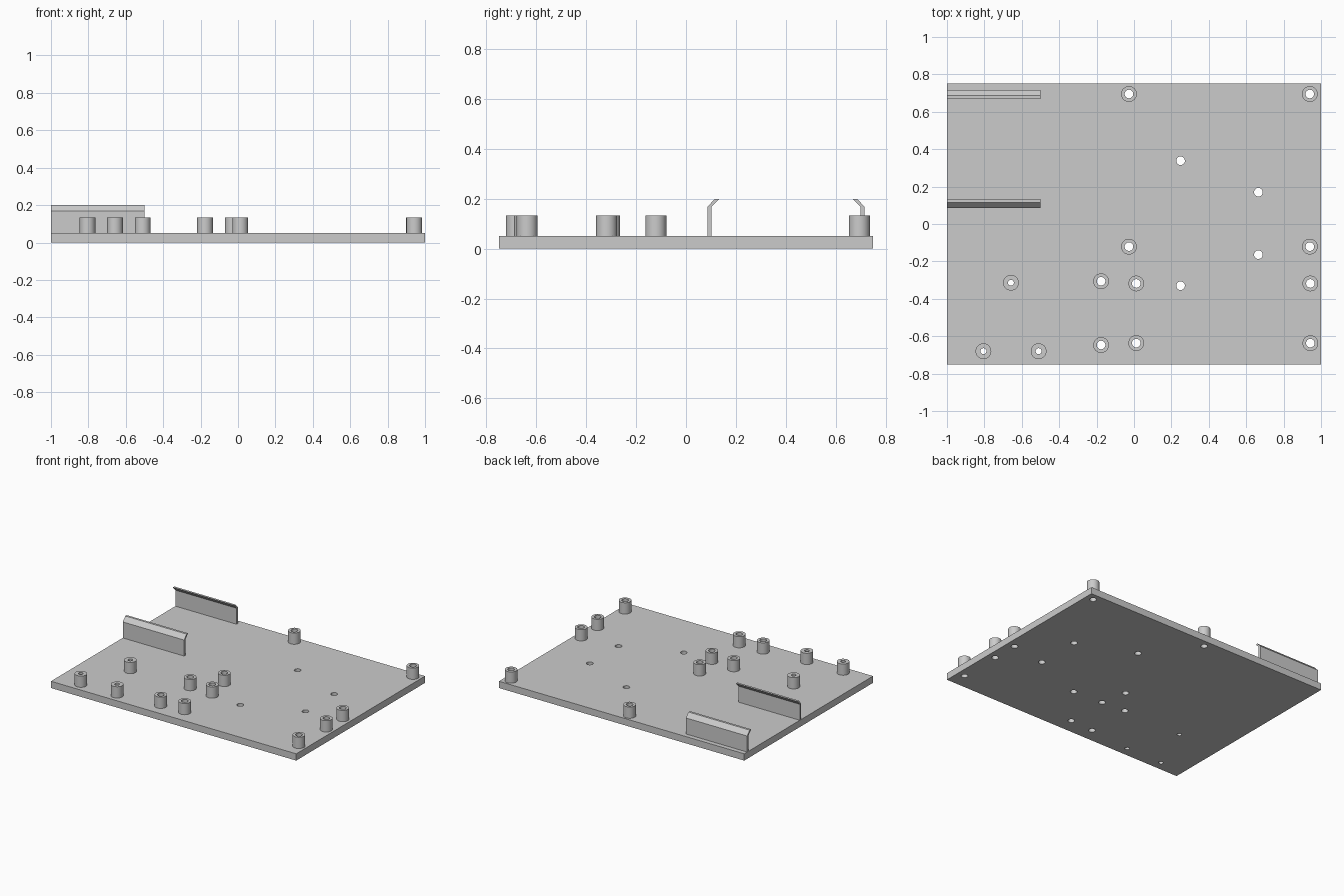
import bpy
import bmesh
import math
from mathutils import Matrix

if "Cube" in bpy.data.objects:
    bpy.data.objects.remove(bpy.data.objects["Cube"])

PLATE_TOP, POST_TOP = 0.05, 0.133
POST_R, WIDE_R, NARROW_R = 0.042, 0.023, 0.016
SIDES = 32

# Post positions, grouped by bore size, and holes without a post
wide_posts = [(x, y) for xs, ys in (((-0.027, 0.94), (0.695, -0.121)),
                                    ((0.012, 0.943), (-0.318, -0.637)),
                                    ((-0.176,), (-0.306, -0.647)))
              for x in xs for y in ys]
narrow_posts = [(-0.658, -0.314), (-0.805, -0.68), (-0.51, -0.68)]
plain_holes = [(0.249, 0.338), (0.665, 0.17), (0.665, -0.164), (0.249, -0.33)]
posts = [(p, WIDE_R) for p in wide_posts] + [(p, NARROW_R) for p in narrow_posts]
holes = posts + [(p, WIDE_R) for p in plain_holes]

# Single grey plastic
grey = bpy.data.materials.new("grey_plastic")
grey.use_nodes = True
colour = (0.6, 0.6, 0.6, 1)
grey.diffuse_color = colour
grey.node_tree.nodes["Principled BSDF"].inputs["Base Color"].default_value = colour


def make_object(name, bm):
    bmesh.ops.recalc_face_normals(bm, faces=bm.faces)
    mesh = bpy.data.meshes.new(name)
    bm.to_mesh(mesh)
    bm.free()
    mesh.materials.append(grey)
    obj = bpy.data.objects.new(name, mesh)
    bpy.context.collection.objects.link(obj)
    return obj


def smooth(obj):
    obj.data.shade_smooth()
    obj.data.set_sharp_from_angle(angle=math.radians(30))


# Base plate with all holes drilled through
bm = bmesh.new()
bmesh.ops.create_cube(bm, size=1, matrix=Matrix.Translation((0, 0, PLATE_TOP / 2))
                      @ Matrix.Diagonal((2, 1.5, PLATE_TOP, 1)))
plate = make_object("base_plate", bm)

bm = bmesh.new()
for (x, y), r in holes:
    bmesh.ops.create_cone(bm, cap_ends=True, segments=SIDES, radius1=r, radius2=r,
                          depth=0.4, matrix=Matrix.Translation((x, y, 0)))
drill = make_object("hole_cutter", bm)
drill.hide_render = True

cut = plate.modifiers.new("holes", 'BOOLEAN')
cut.operation = 'DIFFERENCE'
cut.solver = 'EXACT'
cut.object = drill
bpy.context.view_layer.update()
drilled = bpy.data.meshes.new_from_object(
    plate.evaluated_get(bpy.context.evaluated_depsgraph_get()))
plate.modifiers.clear()
plate.data = drilled
bpy.data.objects.remove(drill)
smooth(plate)


# Hollow standoff posts: a ring profile swept round
def standoff(name, x, y, bore):
    bm = bmesh.new()
    profile = [(POST_R, PLATE_TOP), (POST_R, POST_TOP), (bore, POST_TOP), (bore, PLATE_TOP)]
    rings = []
    for r, z in profile:
        rings.append([bm.verts.new((r * math.cos(a), r * math.sin(a), z))
                      for a in (math.tau * i / SIDES for i in range(SIDES))])
    for low, high in zip(rings, rings[1:]):
        for i in range(SIDES):
            j = (i + 1) % SIDES
            bm.faces.new((low[i], low[j], high[j], high[i]))
    obj = make_object(name, bm)
    obj.location = (x, y, 0)
    smooth(obj)


for n, ((x, y), bore) in enumerate(posts, 1):
    standoff(f"standoff_{n}", x, y, bore)


# Pair of clip rails whose lips lean towards each other
def clip_rail(name, y, side):
    t = 0.017
    outline = [(0, PLATE_TOP), (t, PLATE_TOP), (t, 0.168), (t + 0.03, 0.2),
               (0.03, 0.2), (0, 0.168)]
    bm = bmesh.new()
    ends = [[bm.verts.new((x, y + side * d, z)) for d, z in outline] for x in (-1, -0.5)]
    for end in ends:
        bm.faces.new(end)
    for i in range(len(outline)):
        j = (i + 1) % len(outline)
        bm.faces.new((ends[0][i], ends[0][j], ends[1][j], ends[1][i]))
    make_object(name, bm)


clip_rail("front_clip_rail", 0.086, 1)
clip_rail("back_clip_rail", 0.716, -1)
